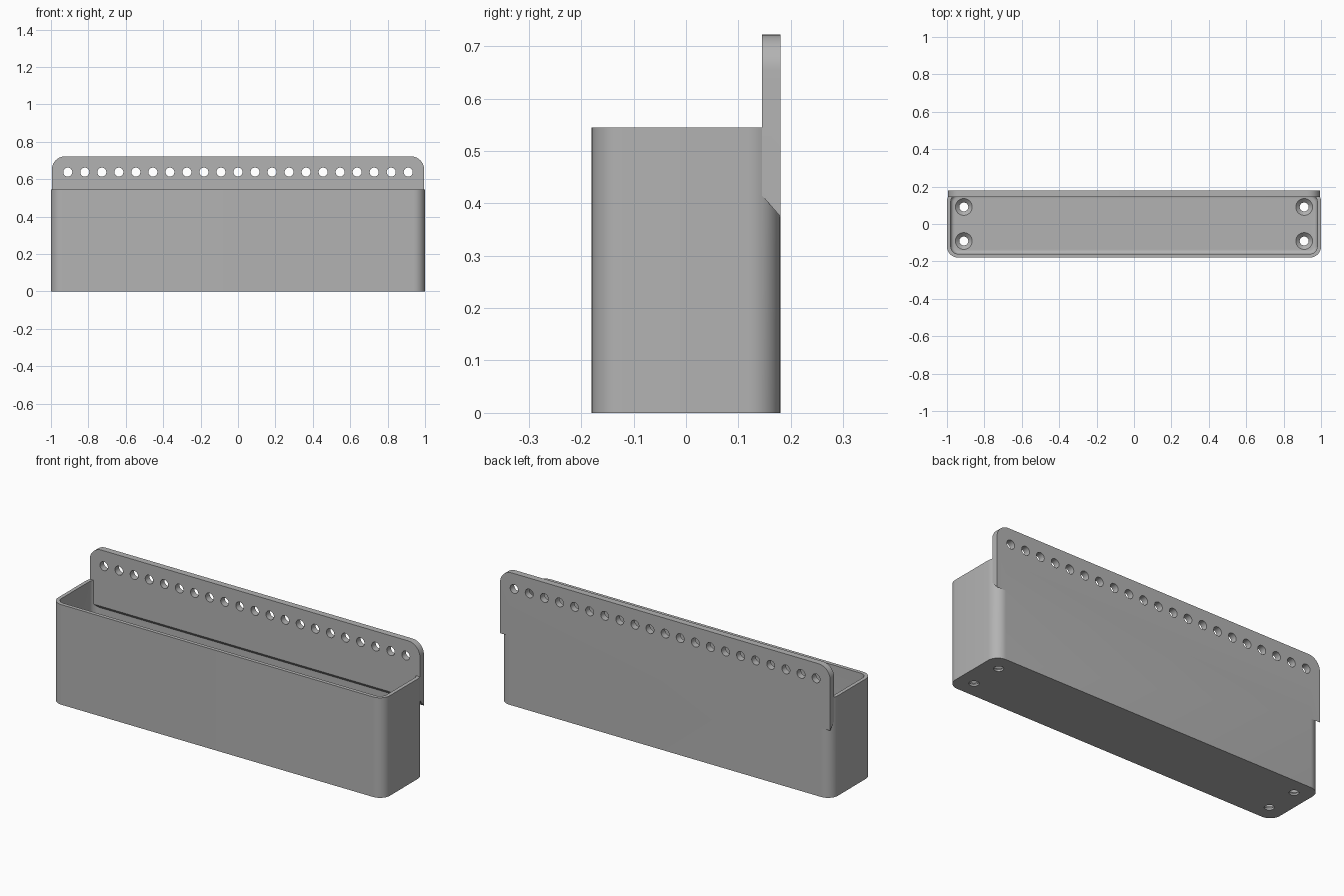
import bpy, bmesh
from math import pi, sin, cos, radians
from mathutils import Matrix

if "Cube" in bpy.data.objects:
    bpy.data.objects.remove(bpy.data.objects["Cube"], do_unlink=True)

grey = bpy.data.materials.new("plain grey")
grey.use_nodes = True
colour = (0.45, 0.45, 0.45, 1)
grey.diffuse_color = colour
grey.node_tree.nodes["Principled BSDF"].inputs["Base Color"].default_value = colour

HALF_X, HALF_Y, RIM, TOP = 1.0, 0.18, 0.545, 0.722
WALL, FLOOR, RADIUS, FILLET = 0.02, 0.03, 0.06, 0.02
PITCH = 0.091


def finish(bm, name):
    bmesh.ops.recalc_face_normals(bm, faces=bm.faces)
    mesh = bpy.data.meshes.new(name)
    bm.to_mesh(mesh)
    bm.free()
    mesh.materials.append(grey)
    obj = bpy.data.objects.new(name, mesh)
    bpy.context.collection.objects.link(obj)
    return obj


def rounded_loft(name, levels, steps=10):
    """Stack rounded rectangles, each given as (inset, z)."""
    bm = bmesh.new()
    rings = []
    for inset, z in levels:
        r = RADIUS - inset
        ring = []
        for q, (sx, sy) in enumerate([(1, 1), (-1, 1), (-1, -1), (1, -1)]):
            for i in range(steps + 1):
                a = (q + i / steps) * pi / 2
                ring.append(bm.verts.new((sx * (HALF_X - RADIUS) + r * cos(a),
                                          sy * (HALF_Y - RADIUS) + r * sin(a), z)))
        rings.append(ring)
    for low, high in zip(rings, rings[1:]):
        for i in range(len(low)):
            j = (i + 1) % len(low)
            bm.faces.new((low[i], low[j], high[j], high[i]))
    bm.faces.new(rings[0])
    bm.faces.new(rings[-1])
    return finish(bm, name)


def back_plate():
    """Side profile with a sloping underside, swept along x, upper corners rounded."""
    profile = [(0.145, 0.415), (HALF_Y, 0.375), (HALF_Y, TOP), (0.145, TOP)]
    bm = bmesh.new()
    face = bm.faces.new([bm.verts.new((-0.995, y, z)) for y, z in profile])
    sweep = bmesh.ops.extrude_face_region(bm, geom=[face])
    bmesh.ops.translate(bm, vec=(1.99, 0, 0),
                        verts=[v for v in sweep["geom"] if isinstance(v, bmesh.types.BMVert)])
    corners = [e for e in bm.edges if all(v.co.z > TOP - 0.001 for v in e.verts)
               and abs(e.verts[0].co.x - e.verts[1].co.x) < 0.001]
    bmesh.ops.bevel(bm, geom=corners, offset=0.07, segments=10, profile=0.5, affect='EDGES')
    return finish(bm, "back_plate")


def cone(bm, r1, r2, depth, matrix):
    bmesh.ops.create_cone(bm, cap_ends=True, segments=32, radius1=r1, radius2=r2,
                          depth=depth, matrix=matrix)


def combine(target, tool, operation):
    mod = target.modifiers.new(operation, 'BOOLEAN')
    mod.object, mod.operation, mod.solver = tool, operation, 'EXACT'
    bpy.context.view_layer.update()
    graph = bpy.context.evaluated_depsgraph_get()
    mesh = bpy.data.meshes.new_from_object(target.evaluated_get(graph))
    target.modifiers.clear()
    target.data = mesh
    bpy.data.objects.remove(tool, do_unlink=True)


# Tray with a filleted hollow
tray = rounded_loft("wall_bin", [(0, 0), (0, RIM)])
fillet = [(WALL + FILLET * (1 - sin(a)), FLOOR + FILLET * (1 - cos(a)))
          for a in (radians(18 * i) for i in range(6))]
hollow = rounded_loft("hollow", fillet + [(WALL, RIM + 0.1)])
combine(tray, hollow, 'DIFFERENCE')

# Mounting plate along the back
combine(tray, back_plate(), 'UNION')

# Row of round holes through the plate
bm = bmesh.new()
for i in range(-10, 11):
    cone(bm, 0.024, 0.024, 0.2,
         Matrix.Translation((i * PITCH, 0.16, 0.638)) @ Matrix.Rotation(pi / 2, 4, 'X'))
combine(tray, finish(bm, "plate_holes"), 'DIFFERENCE')

# Countersunk screw holes in the floor: heads first, then shafts
for name, r1, r2, low, high in (("screw_heads", 0.022, 0.046, 0.008, FLOOR + 0.001),
                                ("screw_shafts", 0.024, 0.024, -0.05, FLOOR + 0.05)):
    bm = bmesh.new()
    for x in (-10 * PITCH, 10 * PITCH):
        for y in (-PITCH, PITCH):
            cone(bm, r1, r2, high - low, Matrix.Translation((x, y, (low + high) / 2)))
    combine(tray, finish(bm, name), 'DIFFERENCE')

# Smooth rounded corners, crisp edges
tray.data.materials.clear()
tray.data.materials.append(grey)
for p in tray.data.polygons:
    p.material_index = 0
bpy.context.view_layer.objects.active = tray
tray.select_set(True)
bpy.ops.object.shade_smooth_by_angle(angle=radians(30))
